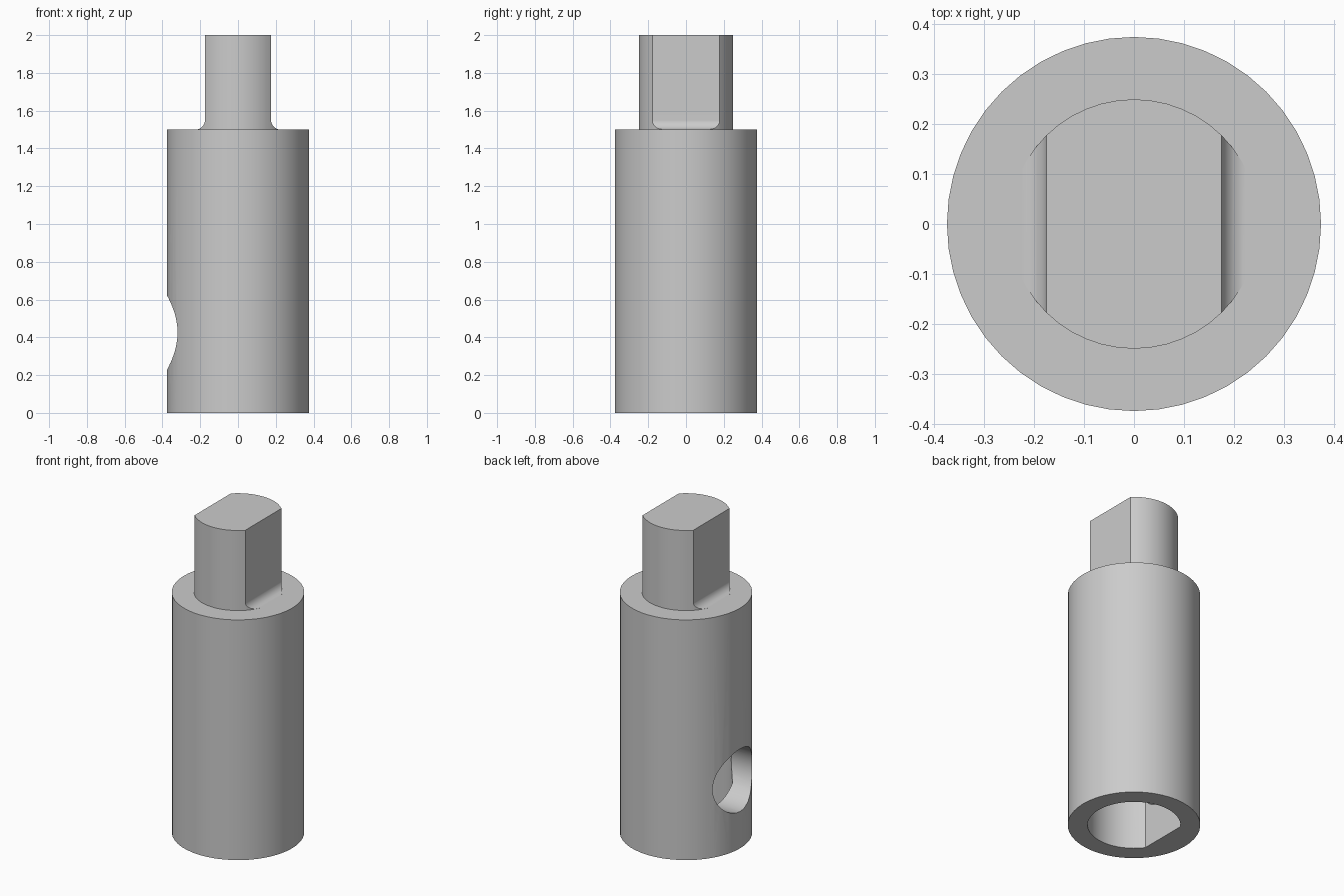
import bpy, bmesh, math
from mathutils import Matrix

old = bpy.data.objects.get("Cube")
if old:
    bpy.data.objects.remove(old, do_unlink=True)

grey = bpy.data.materials.new("light grey")
grey.use_nodes = True
colour = (0.6, 0.6, 0.6, 1)
grey.diffuse_color = colour
grey.node_tree.nodes["Principled BSDF"].inputs["Base Color"].default_value = colour


def prism(name, points, length, place):
    """Extrude a flat outline by length along its normal, then place it."""
    bm = bmesh.new()
    face = bm.faces.new([bm.verts.new((x, y, 0)) for x, y in points])
    new = bmesh.ops.extrude_face_region(bm, geom=[face])["geom"]
    verts = [g for g in new if isinstance(g, bmesh.types.BMVert)]
    bmesh.ops.translate(bm, verts=verts, vec=(0, 0, length))
    bmesh.ops.recalc_face_normals(bm, faces=bm.faces)
    bm.transform(place)
    bmesh.ops.recalc_face_normals(bm, faces=bm.faces)
    mesh = bpy.data.meshes.new(name)
    bm.to_mesh(mesh)
    bm.free()
    mesh.materials.append(grey)
    obj = bpy.data.objects.new(name, mesh)
    bpy.context.collection.objects.link(obj)
    return obj


def arc(radius, start, end, steps, cx=0, cy=0):
    angles = [math.radians(start + (end - start) * i / steps) for i in range(steps + 1)]
    return [(cx + radius * math.cos(a), cy + radius * math.sin(a)) for a in angles]


def circle(radius, steps=48):
    return arc(radius, 0, 360, steps)[:-1]


def boolean(target, tool, operation):
    """Combine the tool into the target and discard the tool."""
    tool.hide_render = True
    mod = target.modifiers.new(operation, 'BOOLEAN')
    mod.object, mod.operation, mod.solver = tool, operation, 'EXACT'
    bpy.context.view_layer.objects.active = target
    bpy.ops.object.modifier_apply(modifier=mod.name)
    bpy.data.objects.remove(tool, do_unlink=True)


def lift(z):
    return Matrix.Translation((0, 0, z))


# Main cylindrical body
shoulder = 1.5
body = prism("coupling_body", circle(0.375), shoulder, lift(0))

# Round drive tang with two flats that flare into the shoulder
flat, fillet = 0.175, 0.05
flare = arc(fillet, 180, 270, 8, flat + fillet, shoulder + fillet)
half = [(flat, 2)] + flare + [(flat + fillet, 1.4)]
outline = half + [(-x, z) for x, z in reversed(half)]
upright = Matrix.Translation((0, 0.3, 0)) @ Matrix.Rotation(math.pi / 2, 4, 'X')
tang = prism("drive_tang", outline, 0.6, upright)
boolean(tang, prism("tang_round", circle(0.25), 1, lift(1.42)), 'INTERSECT')
boolean(body, tang, 'UNION')

# D-shaped shaft socket in the underside
radius, d_flat = 0.263, 0.213
corner = 180 - math.degrees(math.acos(d_flat / radius))
socket = prism("shaft_socket", arc(radius, -corner, corner, 40), 1.1, lift(-0.1))
boolean(body, socket, 'DIFFERENCE')

# Round screw hole through the wall onto the socket flat
sideways = Matrix.Translation((-0.5, 0, 0.425)) @ Matrix.Rotation(math.pi / 2, 4, 'Y')
boolean(body, prism("screw_hole", circle(0.195), 0.45, sideways), 'DIFFERENCE')

# Smooth curves with crisp edges
for other in bpy.context.selected_objects:
    other.select_set(False)
body.select_set(True)
bpy.context.view_layer.objects.active = body
bpy.ops.object.shade_smooth_by_angle(angle=math.radians(25))
weighted = body.modifiers.new("even shading", 'WEIGHTED_NORMAL')
weighted.keep_sharp = True
